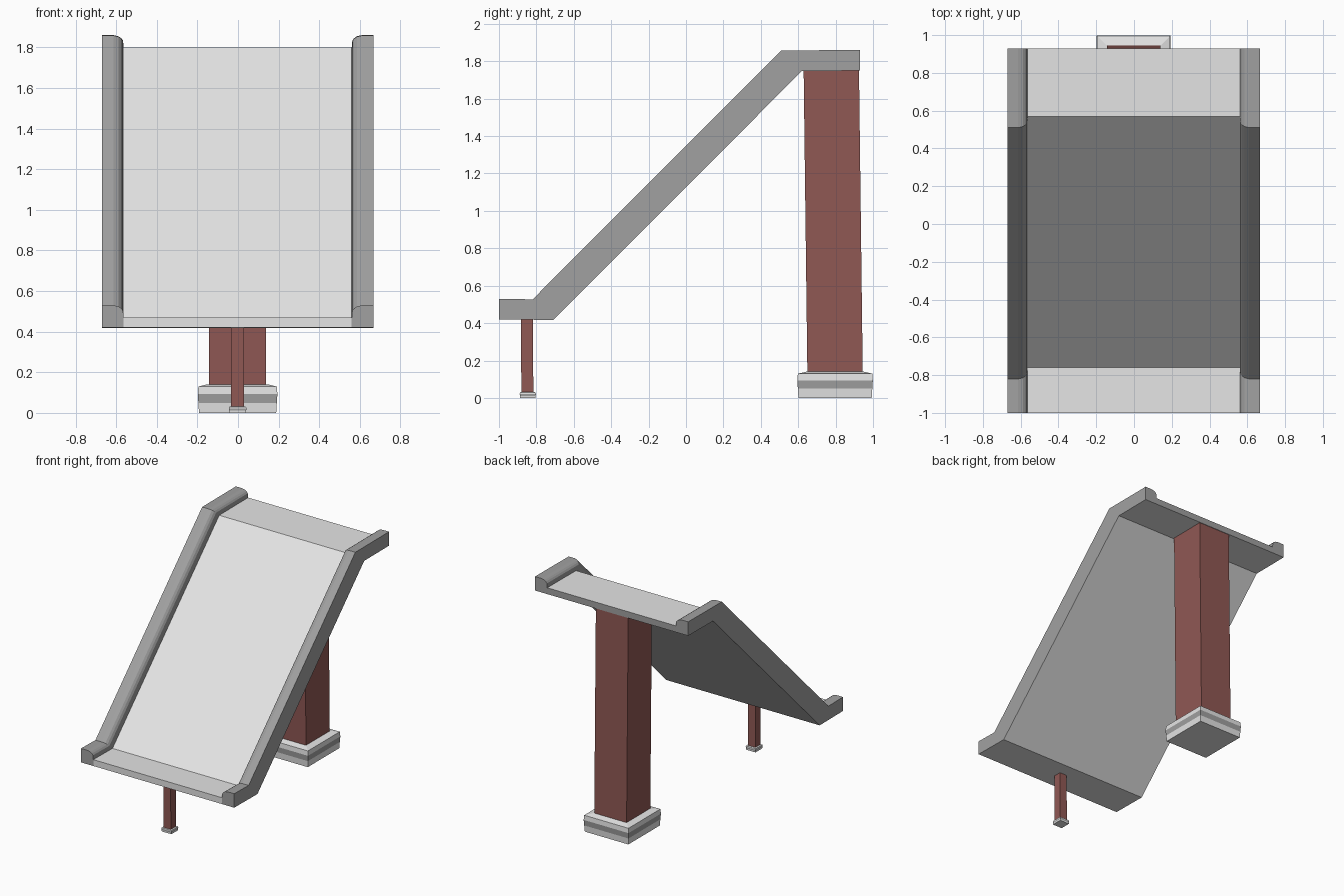
import bpy
import bmesh

cube = bpy.data.objects.get("Cube")
if cube:
    bpy.data.objects.remove(cube, do_unlink=True)


def material(name, r, g, b):
    m = bpy.data.materials.new(name)
    m.use_nodes = True
    m.diffuse_color = (r, g, b, 1)
    m.node_tree.nodes["Principled BSDF"].inputs["Base Color"].default_value = (r, g, b, 1)
    return m


LIGHT = material("light grey", 0.78, 0.78, 0.78)
MID = material("mid grey", 0.355, 0.355, 0.355)
RED = material("brick red", 0.278, 0.098, 0.088)


def loft(name, rings, mats):
    """Skin equal-sized rings into a closed solid with outward faces."""
    bm = bmesh.new()
    loops = [[bm.verts.new(v) for v in ring] for ring in rings]
    n = len(loops[0])
    bm.faces.new(loops[0])
    bm.faces.new(loops[-1])
    for a, b in zip(loops, loops[1:]):
        for j in range(n):
            k = (j + 1) % n
            bm.faces.new((a[j], a[k], b[k], b[j]))
    bmesh.ops.recalc_face_normals(bm, faces=bm.faces)
    mesh = bpy.data.meshes.new(name)
    bm.to_mesh(mesh)
    bm.free()
    for m in mats:
        mesh.materials.append(m)
    ob = bpy.data.objects.new(name, mesh)
    bpy.context.collection.objects.link(ob)
    return ob


def sweep(name, section, mats, rule):
    """Sweep an (x, height) section along the ramp; bends shift with height."""
    rings = []
    for y, z, shift in ((-1, 0.42, 0), (-0.71, 0.417, 1), (0.62, 1.748, 1), (0.93, 1.75, 0)):
        rings.append([(x, y - h * shift, z + h) for x, h in section])
    for p in loft(name, rings, mats).data.polygons:
        p.material_index = int(rule(p.normal))


# Ramp deck: light, with a darker back edge
sweep("ramp_deck", [(-0.563, 0), (-0.563, 0.05), (0.56, 0.05), (0.56, 0)],
      [LIGHT, MID], lambda n: n.y > 0.9)

# Side rails: darker, rounded inner shoulders, light underside
inner = [(0.56, 0), (0.56, 0.05), (0.563, 0.083), (0.572, 0.095), (0.585, 0.104), (0.61, 0.11), (0.667, 0.11), (0.667, 0)]
for name, side, offset in (("left_rail", 1, 0), ("right_rail", -1, -0.003)):
    sweep(name, [(side * x + offset, h) for x, h in inner], [MID, LIGHT], lambda n: n.z < -0.3)


def rect(x, y, z, hx, hy):
    return [(x - hx, y - hy, z), (x + hx, y - hy, z), (x + hx, y + hy, z), (x - hx, y + hy, z)]


# Posts leaning slightly forward
def post(name, y, hx, hy, z0, z1, lean):
    loft(name, [rect(-0.002, y, z0, hx, hy), rect(-0.002, y - lean, z1, hx, hy)], [RED])


# Feet with a darker band around the middle
def foot(name, y, hx, hy, height, top):
    steps = ((0, 0.97), (0.35, 0.985), (0.66, 1), (0.92, 0.985), (1, top))
    rings = [rect(-0.002, y, height * t, hx * s, hy * s) for t, s in steps]
    for p in loft(name, rings, [LIGHT, MID]).data.polygons:
        p.material_index = int(0.4 < p.center.z / height < 0.6)


post("back_post", 0.797, 0.141, 0.148, 0.13, 1.752, 0.02)
foot("back_foot", 0.797, 0.196, 0.202, 0.141, 0.75)
post("front_post", -0.848, 0.032, 0.032, 0.025, 0.422, 0.003)
foot("front_foot", -0.846, 0.043, 0.043, 0.032, 0.78)
